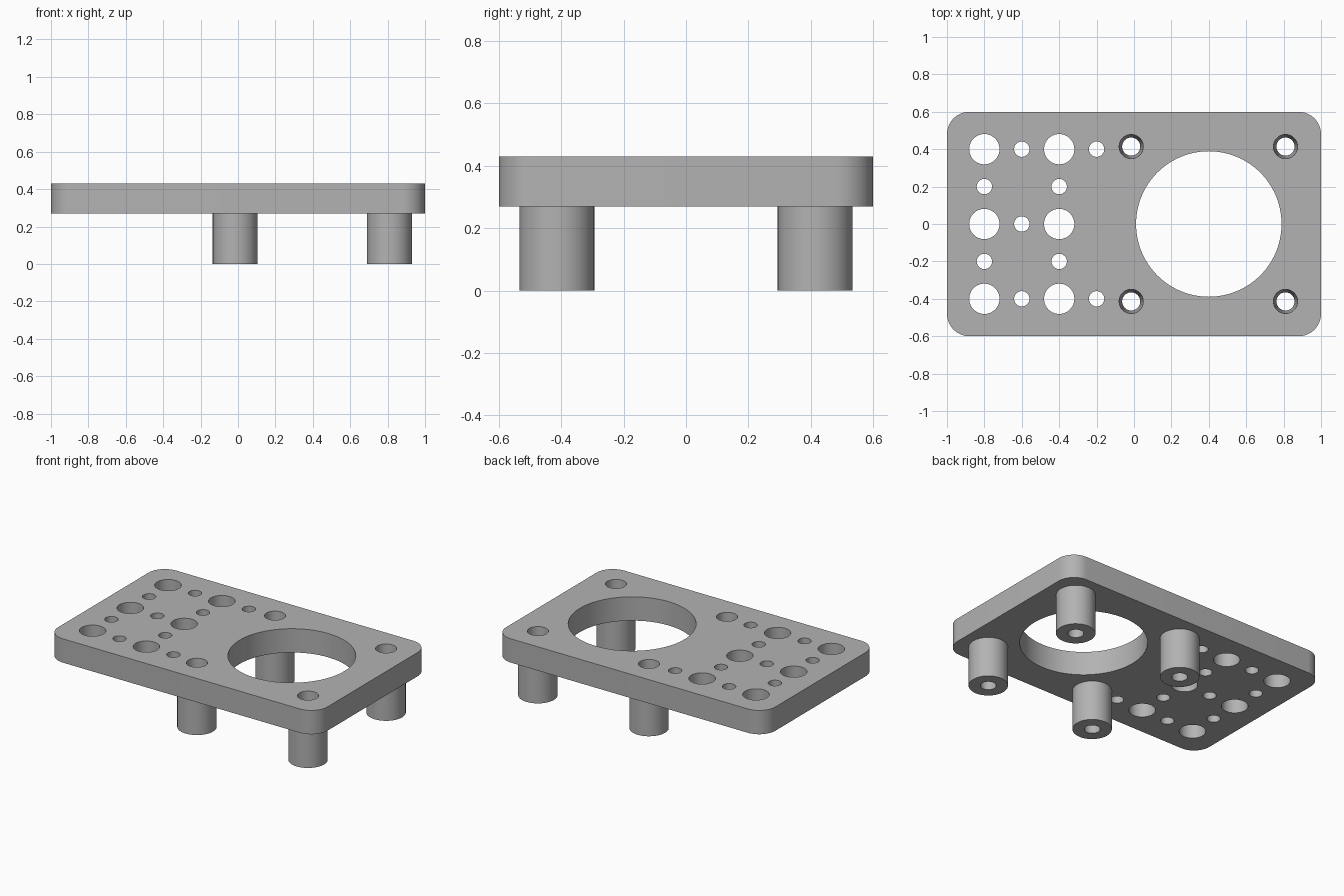
import bpy, bmesh, math
from mathutils import Matrix

if "Cube" in bpy.data.objects:
    bpy.data.objects.remove(bpy.data.objects["Cube"])

BOTTOM, TOP = 0.27, 0.43
POSTS = [(x, y) for x in (-0.015, 0.81) for y in (-0.414, 0.414)]

grey = bpy.data.materials.new("plain grey")
grey.use_nodes = True
grey.diffuse_color = (0.45, 0.45, 0.45, 1)
grey.node_tree.nodes["Principled BSDF"].inputs["Base Color"].default_value = (0.45, 0.45, 0.45, 1)


def make(name, bm):
    mesh = bpy.data.meshes.new(name)
    bm.to_mesh(mesh)
    bm.free()
    mesh.materials.append(grey)
    obj = bpy.data.objects.new(name, mesh)
    bpy.context.collection.objects.link(obj)
    return obj


def add_rod(bm, x, y, z0, z1, r0, r1, sides=48):
    bmesh.ops.create_cone(bm, cap_ends=True, segments=sides, radius1=r0, radius2=r1, depth=z1 - z0,
                          matrix=Matrix.Translation((x, y, (z0 + z1) / 2)))


def cut(obj, cutter):
    mod = obj.modifiers.new("holes", "BOOLEAN")
    mod.operation, mod.solver, mod.object = "DIFFERENCE", "EXACT", cutter
    bpy.ops.object.select_all(action="DESELECT")
    bpy.context.view_layer.objects.active = obj
    obj.select_set(True)
    bpy.ops.object.modifier_apply(modifier=mod.name)
    bpy.ops.object.shade_smooth_by_angle(angle=math.radians(30))


# Plate with rounded corners
bm = bmesh.new()
bmesh.ops.create_cube(bm, size=1, matrix=Matrix.Translation((0, 0, (BOTTOM + TOP) / 2))
                      @ Matrix.Diagonal((2, 1.2, TOP - BOTTOM, 1)))
uprights = [e for e in bm.edges if abs(e.verts[0].co.z - e.verts[1].co.z) > 0.1]
bmesh.ops.bevel(bm, geom=uprights, offset=0.12, segments=12, profile=0.5, affect="EDGES")
plate = make("plate", bm)

# Support posts
bm = bmesh.new()
for x, y in POSTS:
    add_rod(bm, x, y, 0, BOTTOM, 0.12, 0.12)
posts = make("support_posts", bm)

# Tapered screw holes, cut through plate and posts
bm = bmesh.new()
for x, y in POSTS:
    add_rod(bm, x, y, -0.01, TOP + 0.01, 0.048, 0.065)
screw_cutter = make("screw_hole_cutter", bm)

# Large round opening and the grid of mounting holes
bm = bmesh.new()
add_rod(bm, 0.4, 0, 0.2, 0.5, 0.389, 0.389, 96)
for x in (-0.8, -0.4):
    for y in (-0.4, 0, 0.4):
        add_rod(bm, x, y, 0.2, 0.5, 0.081, 0.081)
    for y in (-0.2, 0.2):
        add_rod(bm, x, y, 0.2, 0.5, 0.041, 0.041)
for x, y in [(-0.6, -0.4), (-0.6, 0), (-0.6, 0.4), (-0.2, -0.4), (-0.2, 0.4)]:
    add_rod(bm, x, y, 0.2, 0.5, 0.041, 0.041)
hole_cutter = make("plate_hole_cutter", bm)

cut(plate, hole_cutter)
cut(plate, screw_cutter)
cut(posts, screw_cutter)
for cutter in (hole_cutter, screw_cutter):
    bpy.data.objects.remove(cutter)
